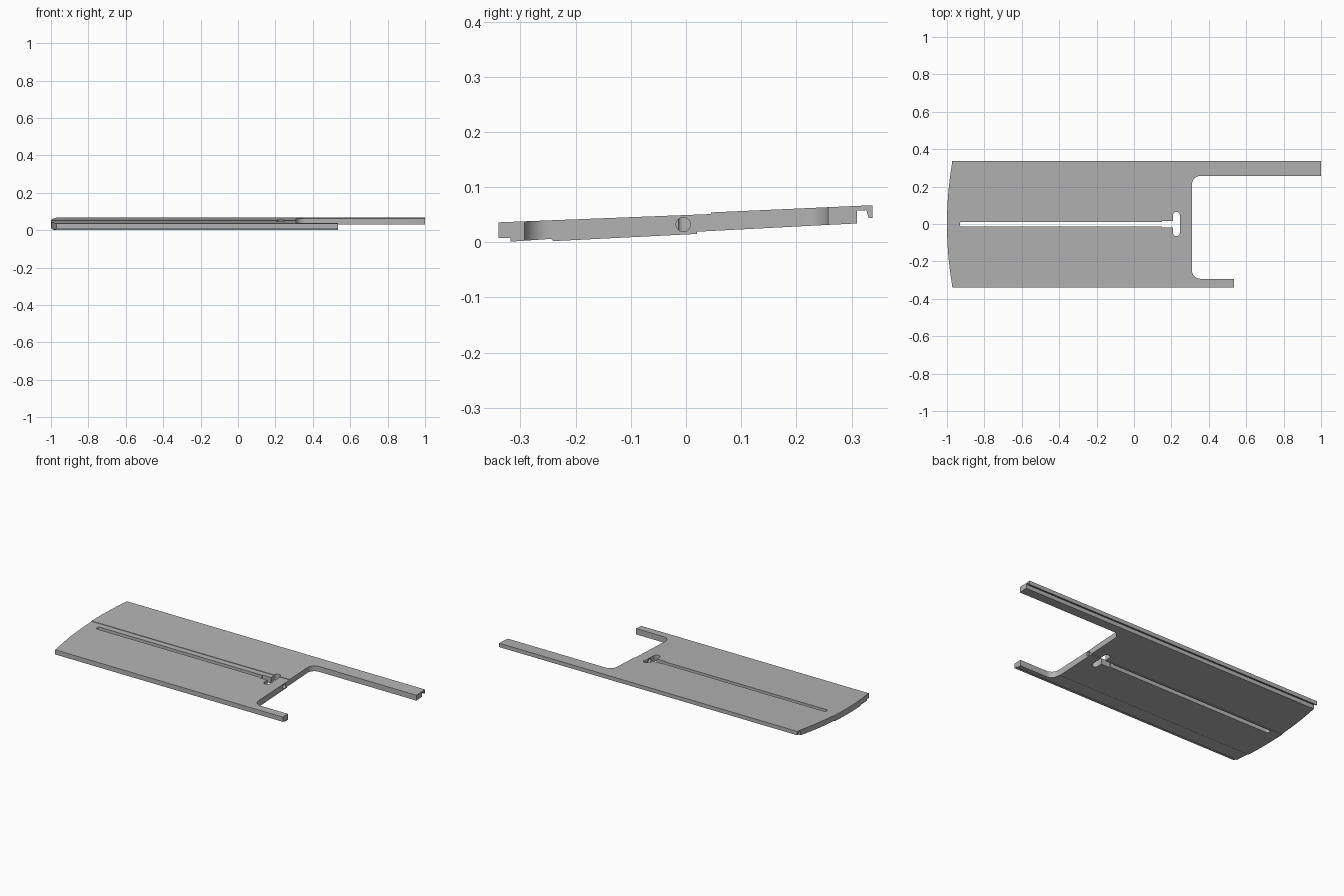
import bpy, bmesh, math

cube = bpy.data.objects.get("Cube")
if cube:
    bpy.data.objects.remove(cube, do_unlink=True)

grey = bpy.data.materials.new("satin grey")
colour = (0.45, 0.45, 0.45, 1)
grey.use_nodes = True
grey.diffuse_color = colour
grey.node_tree.nodes["Principled BSDF"].inputs["Base Color"].default_value = colour


def prism(name, points, offset):
    """Extrude a closed 3D outline along an offset."""
    bm = bmesh.new()
    face = bm.faces.new([bm.verts.new(p) for p in points])
    ext = bmesh.ops.extrude_face_region(bm, geom=[face])
    verts = [v for v in ext["geom"] if isinstance(v, bmesh.types.BMVert)]
    bmesh.ops.translate(bm, vec=offset, verts=verts)
    bmesh.ops.recalc_face_normals(bm, faces=bm.faces)
    mesh = bpy.data.meshes.new(name)
    bm.to_mesh(mesh)
    bm.free()
    mesh.materials.append(grey)
    obj = bpy.data.objects.new(name, mesh)
    bpy.context.collection.objects.link(obj)
    return obj


def plan(name, points):
    return prism(name, [(x, y, -0.1) for x, y in points], (0, 0, 0.3))


def arc(cx, cy, r, start, end, n=8):
    angles = [math.radians(start + (end - start) * i / n) for i in range(n + 1)]
    return [(cx + r * math.cos(a), cy + r * math.sin(a)) for a in angles]


def rounded(x0, x1, y0, y1, r):
    return (arc(x1 - r, y1 - r, r, 0, 90) + arc(x0 + r, y1 - r, r, 90, 180)
            + arc(x0 + r, y0 + r, r, 180, 270) + arc(x1 - r, y0 + r, r, 270, 360))


def boolean(target, cutter, operation):
    mod = target.modifiers.new(cutter.name, "BOOLEAN")
    mod.object, mod.operation, mod.solver = cutter, operation, "EXACT"
    bpy.context.view_layer.objects.active = target
    bpy.ops.object.modifier_apply(modifier=mod.name)
    bpy.data.objects.remove(cutter, do_unlink=True)


# Sloping plate section with stepped faces and a lipped back edge
section = [(-0.34, 0.036), (0.045, 0.051), (0.045, 0.054), (0.338, 0.067),
           (0.338, 0.044), (0.331, 0.044), (0.327, 0.058), (0.31, 0.057),
           (0.31, 0.034), (0.23, 0.030), (0.02, 0.019), (0.02, 0.015),
           (-0.24, 0.002), (-0.245, 0.006), (-0.318, 0.001),
           (-0.318, 0.008), (-0.34, 0.008)]
plate = prism("slotted_plate", [(-1.1, y, z) for y, z in section], (2.2, 0, 0))

# Plan outline: bowed end, two arms and the filleted opening between them
bow = math.degrees(math.asin(0.34 / 1.94))
outline = arc(0.94, 0, 1.94, 180 - bow, 180 + bow, 24)
outline += [(0.535, -0.35), (0.535, -0.293)]
outline += arc(0.355, -0.248, 0.045, 270, 180)
outline += arc(0.355, 0.212, 0.045, 180, 90)
outline += [(1, 0.257), (1, 0.35)]
outline[0], outline[24] = (-0.97, 0.35), (-0.97, -0.35)
boolean(plate, plan("outline", outline), "INTERSECT")

# Long slot, its wider neck and the cross slot
boolean(plate, plan("slot", rounded(-0.93, 0.2, -0.014, 0.012, 0.008)), "DIFFERENCE")
boolean(plate, plan("neck", rounded(0.15, 0.22, -0.02, 0.016, 0.003)), "DIFFERENCE")
boolean(plate, plan("cross_slot", rounded(0.208, 0.245, -0.065, 0.065, 0.018)), "DIFFERENCE")

# Round bore from the opening into the cross slot
bore = [(0.23, y, z) for y, z in arc(-0.005, 0.032, 0.013, 0, 345, 23)]
boolean(plate, prism("bore", bore, (0.15, 0, 0)), "DIFFERENCE")

# Smooth fillets with crisp edges
bpy.ops.object.select_all(action="DESELECT")
plate.select_set(True)
bpy.context.view_layer.objects.active = plate
bpy.ops.object.shade_smooth_by_angle(angle=math.radians(25))
